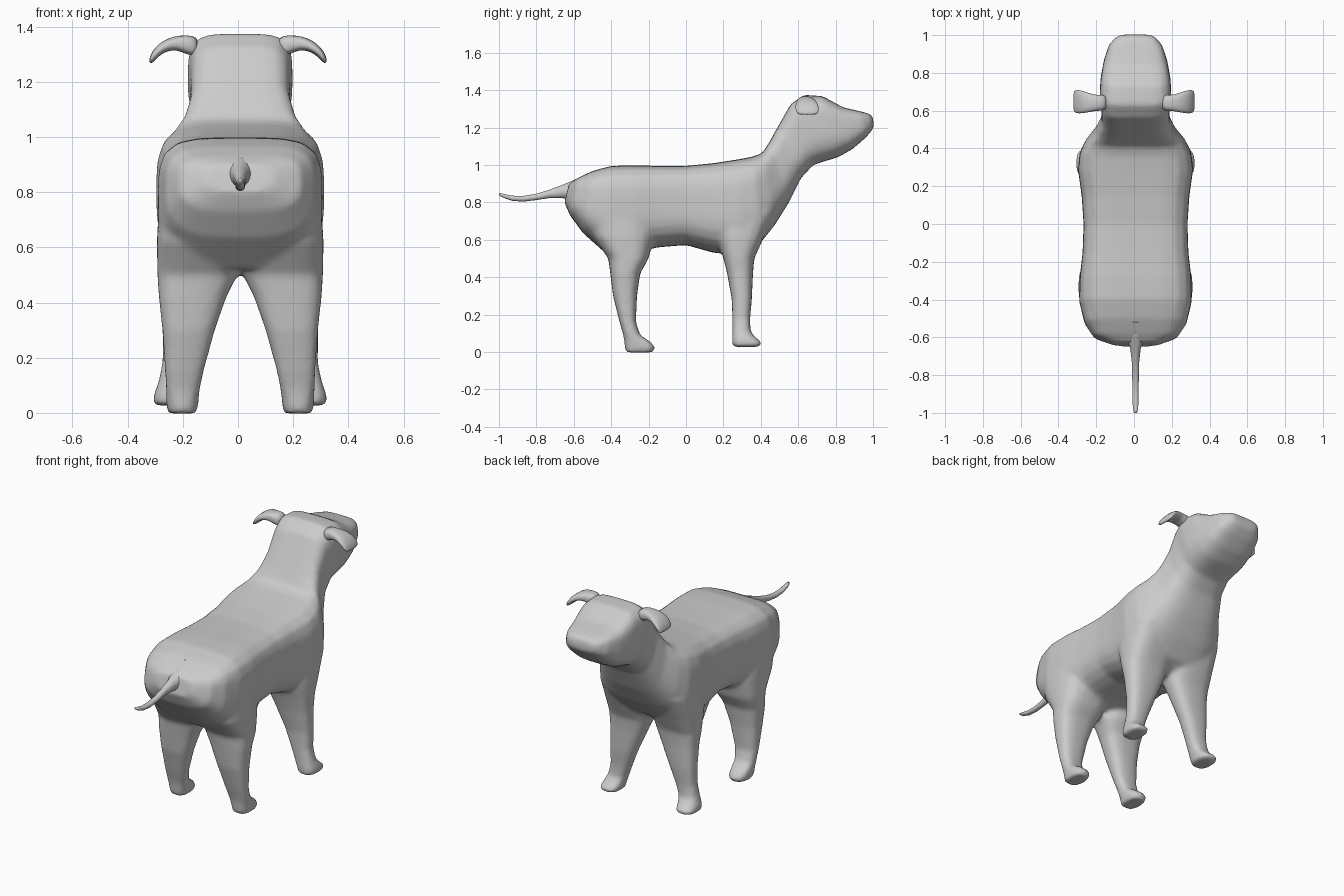
import bpy, bmesh
from math import cos, sin, tau
from mathutils import Vector

CX = 0.008  # the body sits a hair off centre


def loft(bm, sections, n=32):
    """Skin rounded sections: (centre, half-axis u, half-axis v, exponent up, exponent down)."""
    rings = []
    for c, u, v, e_up, e_down in sections:
        ring = []
        for i in range(n):
            a = tau * (i + 0.5) / n
            ca, sa = cos(a), sin(a)
            e = e_up if sa > 0 else e_down
            r = (abs(ca) ** e + abs(sa) ** e) ** (-1 / e)
            ring.append(bm.verts.new(Vector(c) + Vector(u) * r * ca + Vector(v) * r * sa))
        rings.append(ring)
    for a, b in zip(rings, rings[1:]):
        for i in range(n):
            j = (i + 1) % n
            bm.faces.new((a[i], a[j], b[j], b[i]))
    bm.faces.new(rings[0])
    bm.faces.new(rings[-1])


def make_object(name, bm):
    bmesh.ops.recalc_face_normals(bm, faces=bm.faces)
    for f in bm.faces:
        f.smooth = True
    me = bpy.data.meshes.new(name)
    bm.to_mesh(me)
    bm.free()
    ob = bpy.data.objects.new(name, me)
    bpy.context.collection.objects.link(ob)
    return ob


# Torso, neck and head: top y, top z, bottom y, bottom z, half width
trunk = [
    (-.625, .90, -.65, .80, .12), (-.58, .93, -.62, .73, .22), (-.50, .968, -.55, .635, .27),
    (-.40, .995, -.42, .52, .298), (-.28, .998, -.28, .53, .295), (-.15, .995, -.15, .56, .28),
    (0, .995, 0, .572, .275), (.15, 1.01, .15, .53, .285), (.28, 1.03, .30, .52, .305),
    (.36, 1.045, .40, .585, .295), (.41, 1.065, .475, .68, .262), (.45, 1.13, .55, .80, .21),
    (.50, 1.22, .615, .93, .18), (.56, 1.325, .68, 1.0, .18), (.63, 1.375, .74, 1.02, .19),
    (.73, 1.368, .81, 1.04, .185), (.84, 1.308, .89, 1.085, .168), (.93, 1.287, .96, 1.145, .142),
    (.98, 1.275, .99, 1.18, .11), (1.0, 1.255, 1.005, 1.20, .08),
]
bm = bmesh.new()
loft(bm, [((CX, (ty + by) / 2, (tz + bz) / 2), (w, 0, 0),
           (0, (ty - by) / 2, (tz - bz) / 2), 4.5, 3) for ty, tz, by, bz, w in trunk])

# Legs with feet: z, back y, front y, inner x, outer x
rear_leg = [
    (.75, -.52, -.18, .03, .295), (.62, -.50, -.17, .0, .302), (.50, -.415, -.20, .01, .300),
    (.42, -.405, -.245, .05, .295), (.30, -.39, -.262, .092, .282), (.16, -.355, -.268, .13, .273),
    (.09, -.335, -.245, .145, .27), (.055, -.33, -.19, .15, .268), (.03, -.328, -.168, .152, .268),
    (.015, -.325, -.166, .155, .265), (-.002, -.322, -.18, .16, .26),
]
front_leg = [
    (.75, .15, .48, .03, .295), (.60, .17, .41, .01, .298), (.50, .20, .365, .02, .293),
    (.42, .22, .358, .055, .285), (.28, .245, .352, .115, .282), (.18, .248, .343, .155, .282),
    (.11, .248, .345, .18, .297), (.075, .246, .375, .19, .31), (.055, .246, .405, .195, .315),
    (.04, .248, .405, .198, .316), (.027, .252, .385, .20, .312),
]
for side in (-1, 1):
    for leg in (rear_leg, front_leg):
        loft(bm, [((CX + side * (xi + xo) / 2, (y0 + y1) / 2, z),
                   ((xo - xi) / 2, 0, 0), (0, (y1 - y0) / 2, 0), 2.8, 2.8)
                  for z, y0, y1, xi, xo in leg], 24)
body = make_object("body_and_legs", bm)
remesh = body.modifiers.new("Fuse", 'REMESH')
remesh.mode = 'VOXEL'
remesh.voxel_size = 0.012
remesh.use_smooth_shade = True
smooth = body.modifiers.new("Soften", 'SMOOTH')
smooth.factor = 0.5
smooth.iterations = 10

# Tail: y, top z, bottom z, half width
tail = [
    (-.52, .96, .80, .075), (-.60, .92, .81, .05), (-.66, .895, .822, .028), (-.73, .868, .823, .02),
    (-.80, .846, .812, .018), (-.87, .835, .804, .017), (-.93, .836, .808, .016),
    (-.98, .847, .826, .014), (-1.0, .852, .838, .008),
]
bm = bmesh.new()
loft(bm, [((CX, y, (t + b) / 2), (w, 0, 0), (0, 0, (t - b) / 2), 2, 2) for y, t, b, w in tail], 16)
make_object("tail", bm)

# Folded ears: x, z, slope direction x and z of the thickness, half thickness, back y, front y
ear = [
    (.14, 1.325, 0, 1, .040, .60, .69), (.19, 1.335, 0, 1, .034, .60, .68),
    (.225, 1.34, .2, .98, .026, .595, .69), (.26, 1.332, .45, .89, .021, .588, .70),
    (.29, 1.312, .65, .76, .017, .585, .71), (.31, 1.287, .8, .6, .012, .587, .71),
    (.318, 1.268, .9, .45, .006, .60, .70),
]
for side, name in ((-1, "left_ear"), (1, "right_ear")):
    bm = bmesh.new()
    loft(bm, [((side * x, (y0 + y1) / 2, z), (0, (y1 - y0) / 2, 0),
               (side * dx * h, 0, dz * h), 2.8, 2.8) for x, z, dx, dz, h, y0, y1 in ear], 20)
    sub = make_object(name, bm).modifiers.new("Soften", 'SUBSURF')
    sub.levels = sub.render_levels = 1
